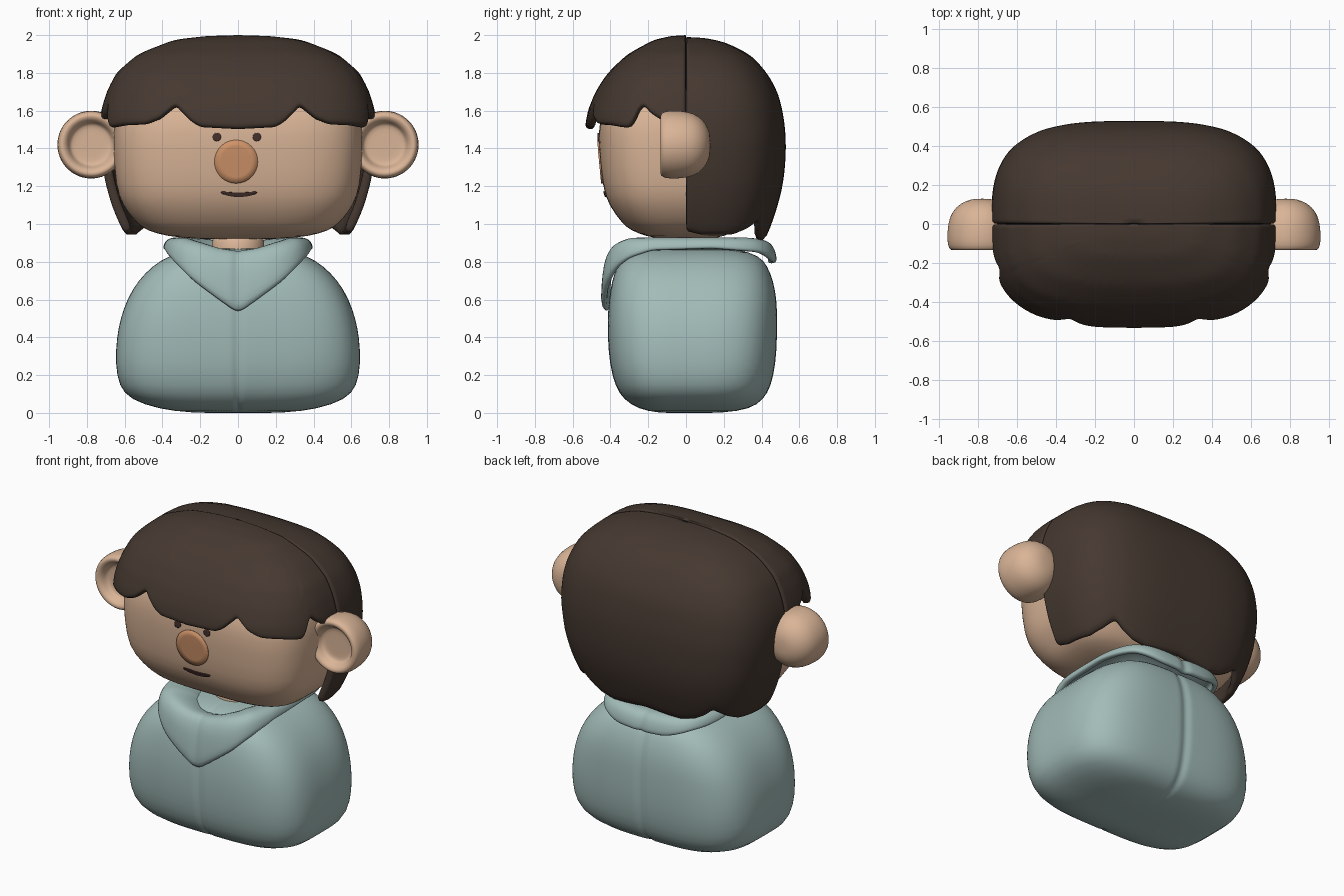
import bpy, bmesh, math
from mathutils import Vector

if "Cube" in bpy.data.objects:
    bpy.data.objects.remove(bpy.data.objects["Cube"])


def material(name, rgb):
    m = bpy.data.materials.new(name)
    m.diffuse_color = (*rgb, 1)
    m.use_nodes = True
    m.node_tree.nodes["Principled BSDF"].inputs["Base Color"].default_value = m.diffuse_color
    return m


SKIN = material("skin", (0.70, 0.46, 0.31))
HAIR = material("dark_brown", (0.06, 0.04, 0.03))
CLOTH = material("pale_teal", (0.36, 0.50, 0.48))
NOSE = material("nose_orange", (0.62, 0.29, 0.14))
FACE = material("face_brown", (0.06, 0.03, 0.025))


def lerp_table(table, x):
    """Piecewise linear lookup; rows are (key, value, ...) with rising keys."""
    if x <= table[0][0]:
        return table[0][1:]
    for p, q in zip(table, table[1:]):
        if x <= q[0]:
            t = (x - p[0]) / (q[0] - p[0])
            return tuple(u + (v - u) * t for u, v in zip(p[1:], q[1:]))
    return table[-1][1:]


def polar(deg, a, front, back, z, p, inset=0.0):
    """Point on a rounded-box outline; 0 degrees is the front."""
    s, c = math.sin(math.radians(deg)), math.cos(math.radians(deg))
    b = front if c > 0 else back
    r = (abs(s / a) ** p + abs(c / b) ** p) ** (-1 / p) - inset
    return (r * s, -r * c, z)


def skin_rows(name, rows, mat, closed=True, thick=0, subsurf=1):
    """Bridge rows of points into one smooth surface."""
    bm = bmesh.new()
    vs = [[bm.verts.new(p) for p in row] for row in rows]
    n = len(rows[0])
    for r0, r1 in zip(vs, vs[1:]):
        for i in range(n if closed else n - 1):
            j = (i + 1) % n
            bm.faces.new((r0[i], r0[j], r1[j], r1[i]))
    bmesh.ops.remove_doubles(bm, verts=bm.verts, dist=0.0012)
    bmesh.ops.recalc_face_normals(bm, faces=bm.faces)
    mid = sum((v.co for v in bm.verts), Vector()) / len(bm.verts)
    bm.normal_update()
    if sum(f.normal.dot(f.calc_center_median() - mid) * f.calc_area() for f in bm.faces) < 0:
        bmesh.ops.reverse_faces(bm, faces=bm.faces)
    for f in bm.faces:
        f.smooth = True
    me = bpy.data.meshes.new(name)
    bm.to_mesh(me)
    bm.free()
    me.materials.append(mat)
    ob = bpy.data.objects.new(name, me)
    bpy.context.collection.objects.link(ob)
    if thick:
        m = ob.modifiers.new("thickness", "SOLIDIFY")
        m.thickness, m.offset = thick, -1
    if subsurf:
        m = ob.modifiers.new("smooth", "SUBSURF")
        m.levels = m.render_levels = subsurf
    return ob


N = 96
DEGS = [i * 360 / N for i in range(N)]


def loft(name, rings, p, mat, seam=0.0):
    """Stack of rounded-box rings (z, half width, front, back), closed by poles."""
    rings = [(rings[0][0], .0004, .0004, .0004)] + rings + [(rings[-1][0], .0004, .0004, .0004)]
    rows = [[polar(d, a, f, b, z, p, seam if d in (0, 180) and a > .1 else 0) for d in DEGS]
            for z, a, f, b in rings]
    return skin_rows(name, rows, mat)


# Body with a centre seam
loft("body", [
    (0, .25, .15, .20), (.02, .42, .25, .34), (.07, .57, .33, .41), (.14, .63, .375, .45),
    (.26, .65, .405, .475), (.4, .642, .414, .482), (.5, .622, .415, .482), (.6, .588, .408, .48),
    (.7, .53, .392, .462), (.78, .45, .365, .43), (.83, .37, .32, .39), (.87, .25, .22, .28)],
    3.6, CLOTH, .018)

# Neck
loft("neck", [(.78, .14, .14, .14), (.86, .14, .14, .14), (.95, .14, .14, .14)], 2, SKIN)

# Head
HEAD = [(.92, .22, .13, .13), (.935, .38, .21, .20), (.965, .48, .29, .27), (1.0, .535, .335, .31),
        (1.1, .615, .41, .37), (1.2, .648, .443, .40), (1.4, .662, .462, .42), (1.55, .66, .465, .42),
        (1.7, .6, .40, .36), (1.82, .4, .25, .22)]
loft("head", HEAD, 3.6, SKIN)

# Collar: folded band, dropping to a point at the front
EDGE = [(0, .53), (10, .58), (20, .64), (30, .70), (40, .77), (50, .82), (65, .86),
        (110, .87), (140, .85), (160, .80), (180, .79)]
CREST = [(0, .86), (15, .875), (30, .905), (45, .93), (140, .93), (180, .91)]


def collar_row(scale, mix, drop=0.0):
    row = []
    for d in DEGS:
        k = min(d, 360 - d)
        e, c = lerp_table(EDGE, k)[0], lerp_table(CREST, k)[0]
        row.append(polar(d, .395 * scale, .45 * scale, .48 * scale, e + (c - e) * mix - drop, 3.4,
                         .018 if d in (0, 180) else 0))
    return row


skin_rows("collar", [collar_row(*r) for r in (
    (1, 0), (1.0, .25), (.985, .5), (.96, .75), (.9, .95), (.82, 1), (.7, 1, .01),
    (.55, 1, .04), (.42, 1, .09))], CLOTH, thick=.035)


# Hair: two half shells with jagged lower edges
def hair(name, profile, start, stop, bottom, step=2):
    zs = [(-z, i) for i, (z, *_) in enumerate(profile)]
    prof = [(i, *q) for i, q in enumerate(profile)]
    K = 20
    cols = []
    for d in range(start, stop + 1, step):
        end = lerp_table(zs, -lerp_table(bottom, abs(d) if d < 180 else 360 - d)[0])[0]
        if start >= 90:
            end = lerp_table(zs, -lerp_table(bottom, min(d, 360 - d))[0])[0]
        cols.append([])
        for k in range(K + 1):
            z, a, b = lerp_table(prof, end * k / K)
            cols[-1].append(polar(d, a, b, b, z, 3.1))
    return skin_rows(name, list(zip(*cols)), HAIR, closed=False, thick=.05)


hair("hair_fringe", [
    (2.0, .0005, .0005), (1.995, .17, .08), (1.975, .34, .17), (1.9, .53, .31), (1.8, .645, .415),
    (1.7, .695, .48), (1.6, .725, .52), (1.5, .735, .537), (1.4, .735, .537)], -90, 90,
    [(0, 1.505), (20, 1.515), (25, 1.54), (34, 1.635), (40, 1.56), (46, 1.53), (56, 1.525),
     (62, 1.515), (67, 1.51), (71, 1.65), (75, 1.59), (80, 1.55), (90, 1.54)])
hair("hair_back", [
    (1.99, .0005, .0005), (1.985, .2, .1), (1.965, .36, .2), (1.9, .53, .34), (1.8, .645, .43),
    (1.7, .695, .485), (1.6, .725, .512), (1.45, .735, .532), (1.25, .71, .522), (1.1, .67, .488),
    (.95, .605, .435), (.85, .55, .39)], 90, 270,
    [(90, .95), (98, .93), (114, .93), (122, .96), (130, 1.01), (134, .96), (140, .92),
     (150, .90), (165, .91), (180, .92)])

# Ears: cups turned around the y axis
EAR = [(.0004, .13), (.06, .127), (.11, .108), (.155, .065), (.175, .01), (.181, -.06), (.178, -.11),
       (.165, -.134), (.147, -.136), (.127, -.122), (.115, -.095), (.105, -.08), (.06, -.08), (.0004, -.08)]
for side, label in ((-1, "left"), (1, "right")):
    skin_rows("ear_" + label, [
        [(side * .777 + r * math.cos(math.radians(d)), y, 1.42 + r * math.sin(math.radians(d)))
         for d in DEGS[::2]] for r, y in EAR], SKIN)


# Face details: thin plates that follow the front of the head
def plate(name, cx, cz, outline, mat):
    def row(scale, off):
        out = []
        for x, z in outline:
            px, pz = cx + x * scale, cz + z * scale
            a, f, b = lerp_table(HEAD, pz)
            y = -f * (1 - abs(px / a) ** 3.6) ** (1 / 3.6)
            out.append((px, y + off, pz))
        return out
    skin_rows(name, [row(.002, -.005), row(.35, -.005), row(.7, -.005), row(1, -.005),
                     row(1, .004), row(.5, .004), row(.002, .004)], mat, subsurf=0)


def oval(rx, rz, bend=0.0):
    pts = []
    for i in range(32):
        c, s = math.cos(i * math.pi / 16), math.sin(i * math.pi / 16)
        pts.append((rx * c, rz * math.copysign(abs(s) ** .7, s) + bend * c * c))
    return pts


def disc(r):
    return [(r * math.cos(i * math.pi / 16), r * math.sin(i * math.pi / 16)) for i in range(32)]


plate("nose", -.01, 1.33, disc(.115), NOSE)
for side, label in ((-1, "left"), (1, "right")):
    plate("eye_" + label, side * .106 - .006, 1.46, disc(.022), FACE)
plate("mouth", .005, 1.155, oval(.095, .012, .012), FACE)
